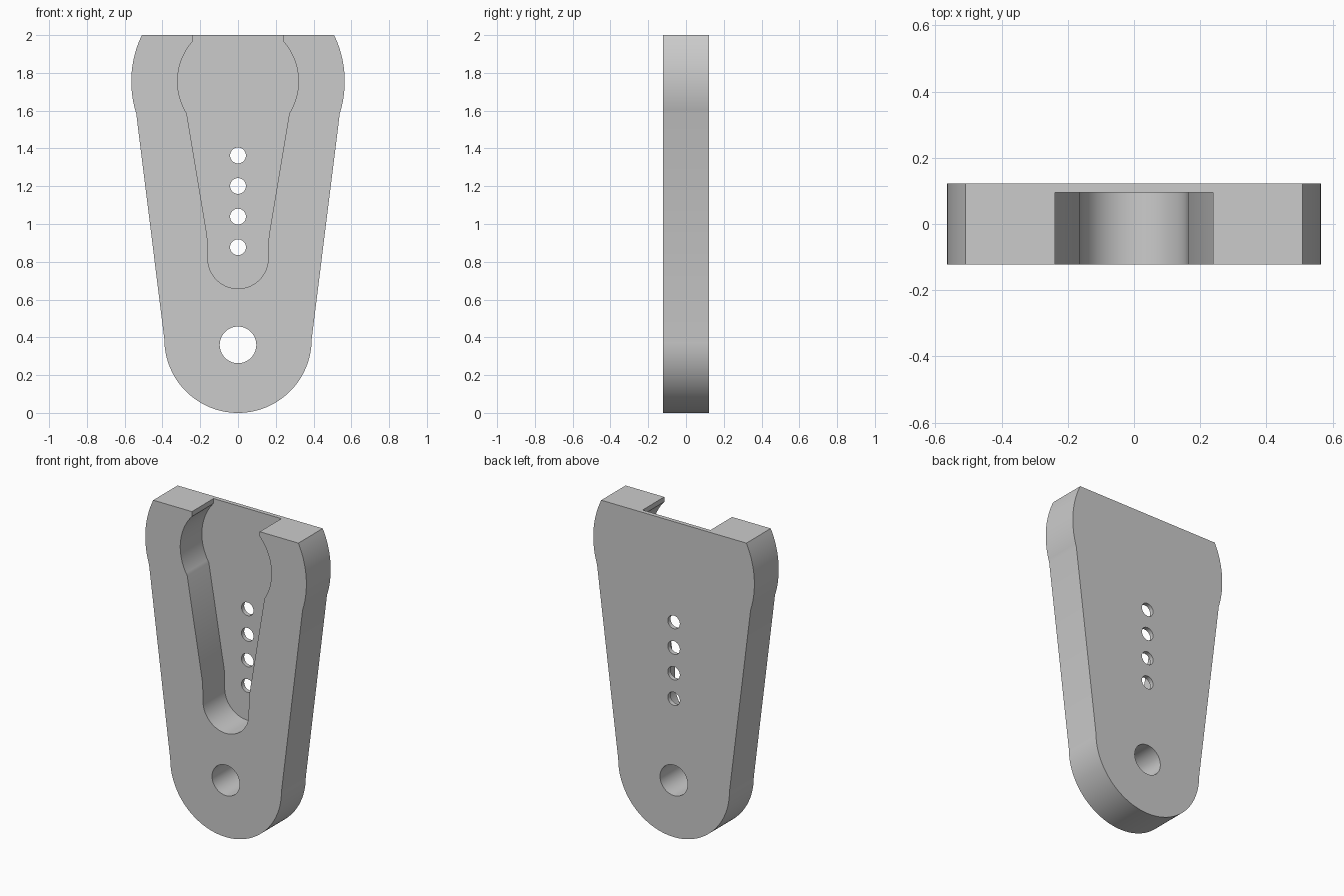
import bpy
import bmesh
from math import sin, cos, pi, radians, asin, acos

cube = bpy.data.objects.get("Cube")
if cube:
    bpy.data.objects.remove(cube, do_unlink=True)

HALF = 0.122     # half thickness of the plate
FLOOR = 0.095    # y of the recess floor
HEAD_Z = 1.755   # centre height of the rounded head

grey = bpy.data.materials.new("light grey")
grey.use_nodes = True
colour = (0.6, 0.6, 0.6, 1)
grey.diffuse_color = colour
grey.node_tree.nodes["Principled BSDF"].inputs["Base Color"].default_value = colour


def arc(z, r, start, end, n):
    """Points (x, z) on a circle centred on the middle line."""
    steps = [start + (end - start) * i / n for i in range(n + 1)]
    return [(r * cos(a), z + r * sin(a)) for a in steps]


def mirrored(right_side):
    """Close a right half outline, listed bottom to top, with its mirror image."""
    return right_side + [(-x, z) for x, z in reversed(right_side) if x > 1e-5]


def prism(name, outline, y0, y1):
    """Extrude an (x, z) outline from y0 to y1."""
    bm = bmesh.new()
    face = bm.faces.new([bm.verts.new((x, y0, z)) for x, z in outline])
    out = bmesh.ops.extrude_face_region(bm, geom=[face])
    moved = [g for g in out["geom"] if isinstance(g, bmesh.types.BMVert)]
    bmesh.ops.translate(bm, verts=moved, vec=(0, y1 - y0, 0))
    bmesh.ops.recalc_face_normals(bm, faces=bm.faces)
    mesh = bpy.data.meshes.new(name)
    bm.to_mesh(mesh)
    bm.free()
    mesh.materials.append(grey)
    obj = bpy.data.objects.new(name, mesh)
    bpy.context.collection.objects.link(obj)
    return obj


# Plate: round foot, straight flanks, round head cut flat at the top
foot = arc(0.39, 0.39, -pi / 2, 0, 32)
head = arc(HEAD_Z, 0.565, -asin(0.17 / 0.565), asin((2 - HEAD_Z) / 0.565), 20)
plate = prism("arm_plate", mirrored(foot + head), -HALF, HALF)

# Recess: round end, tapering slot, round pocket, open neck at the top
slot_end = arc(0.818, 0.16, -pi / 2, 0, 24) + [(0.163, 0.935)]
pocket = arc(HEAD_Z, 0.32, -asin(0.17 / 0.32), acos(0.238 / 0.32), 24)
neck = [(0.238, 2.1)]
cutters = [prism("recess_cutter", mirrored(slot_end + pocket + neck), -0.3, FLOOR)]

# Pivot hole and the row of screw holes
holes = [(0.36, 0.097)] + [(0.877 + 0.162 * i, 0.042) for i in range(4)]
for z, r in holes:
    cutters.append(prism("hole_cutter", arc(z, r, 0, 2 * pi, 40)[:-1], -0.3, 0.3))

# Cut the recess and holes, then drop the cutters
bpy.ops.object.select_all(action="DESELECT")
bpy.context.view_layer.objects.active = plate
plate.select_set(True)
for cutter in cutters:
    cutter.hide_render = True
    mod = plate.modifiers.new("cut", "BOOLEAN")
    mod.operation = "DIFFERENCE"
    mod.solver = "EXACT"
    mod.object = cutter
    bpy.ops.object.modifier_apply(modifier=mod.name)
    bpy.data.objects.remove(cutter, do_unlink=True)

bpy.ops.object.shade_smooth_by_angle(angle=radians(30))
